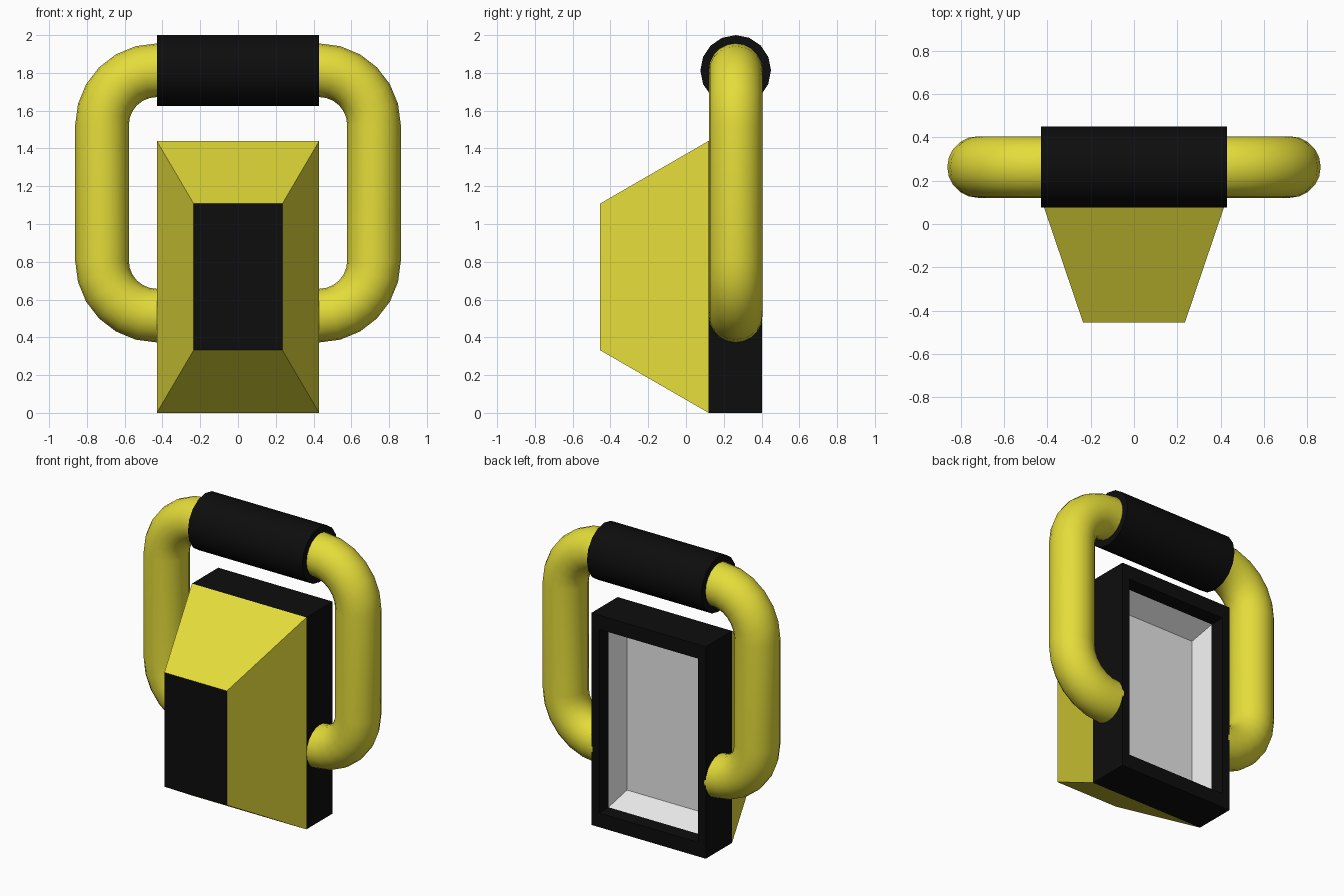
import bpy, bmesh, math
from mathutils import Vector

if "Cube" in bpy.data.objects:
    bpy.data.objects.remove(bpy.data.objects["Cube"])


def material(name, rgb):
    m = bpy.data.materials.new(name)
    m.diffuse_color = (*rgb, 1)
    m.use_nodes = True
    m.node_tree.nodes["Principled BSDF"].inputs["Base Color"].default_value = m.diffuse_color
    return m


YELLOW = material("yellow", (0.78, 0.72, 0.042))
BLACK = material("black", (0.004, 0.004, 0.004))
GREY = material("light_grey", (0.8, 0.8, 0.8))


def finish(name, bm, mats):
    me = bpy.data.meshes.new(name)
    bm.to_mesh(me)
    bm.free()
    for m in mats:
        me.materials.append(m)
    ob = bpy.data.objects.new(name, me)
    bpy.context.collection.objects.link(ob)
    return ob


def smooth(ob):
    bpy.ops.object.select_all(action='DESELECT')
    bpy.context.view_layer.objects.active = ob
    ob.select_set(True)
    bpy.ops.object.shade_smooth_by_angle(angle=math.radians(40))


def loft(name, rects, mats, front_mat=None, back_mat=None):
    """Join rectangles (half width, half height, y) from front to back."""
    bm = bmesh.new()
    rings = [[bm.verts.new((sx * w, y, 0.72 + sz * h))
              for sx, sz in ((-1, -1), (1, -1), (1, 1), (-1, 1))]
             for w, h, y in rects]
    if front_mat is not None:
        bm.faces.new(rings[0]).material_index = front_mat
    for a, b in zip(rings, rings[1:]):
        for i in range(4):
            j = (i + 1) % 4
            bm.faces.new((a[j], a[i], b[i], b[j]))
    if back_mat is not None:
        bm.faces.new(rings[-1][::-1]).material_index = back_mat
    return finish(name, bm, mats)


# Tapered front housing with a black front face
loft("front_housing", [(0.235, 0.388, -0.455), (0.43, 0.72, 0.12)],
     [YELLOW, BLACK], front_mat=1)

# Black body frame: outer sides, back rim and inner lip
lip = (0.373, 0.624)
loft("body_frame", [(0.43, 0.72, 0.12), (0.43, 0.72, 0.402),
                    (*lip, 0.402), (*lip, 0.30)], [BLACK])

# Grey tapered recess in the back
loft("back_recess", [(*lip, 0.30), (lip[0] - 0.046, lip[1] - 0.078, 0.166)],
     [GREY], back_mat=0)

# C-shaped handle tube, mirrored to the other side
HY, R, BEND = 0.263, 0.142, 0.29
path = [(0.40, 1.814, 90)]
for cz, start in ((1.524, 90), (0.805, 0)):
    for k in range(7):
        a = start - 15 * k
        path.append((0.43 + BEND * math.cos(math.radians(a)),
                     cz + BEND * math.sin(math.radians(a)), a))
path.append((0.42, 0.515, -90))
bm = bmesh.new()
rings = []
for x, z, a in path:
    n = Vector((math.cos(math.radians(a)), 0, math.sin(math.radians(a))))
    rings.append([bm.verts.new(Vector((x, HY, z)) + R * (
        n * math.cos(t) + Vector((0, 1, 0)) * math.sin(t)))
        for t in (2 * math.pi * k / 20 for k in range(20))])
for a, b in zip(rings, rings[1:]):
    for i in range(20):
        j = (i + 1) % 20
        bm.faces.new((a[i], a[j], b[j], b[i]))
bm.faces.new(rings[0])
bm.faces.new(rings[-1])
bmesh.ops.recalc_face_normals(bm, faces=bm.faces)
handle = finish("handle_tube", bm, [YELLOW])
smooth(handle)
handle.modifiers.new("mirror", 'MIRROR').use_mirror_merge = False

# Black grip around the top of the handle
bpy.ops.mesh.primitive_cylinder_add(vertices=16, radius=0.187, depth=0.86,
                                    location=(0, HY, 1.813),
                                    rotation=(0, math.pi / 2, 0))
grip = bpy.context.object
grip.name = "handle_grip"
grip.data.materials.append(BLACK)
smooth(grip)
